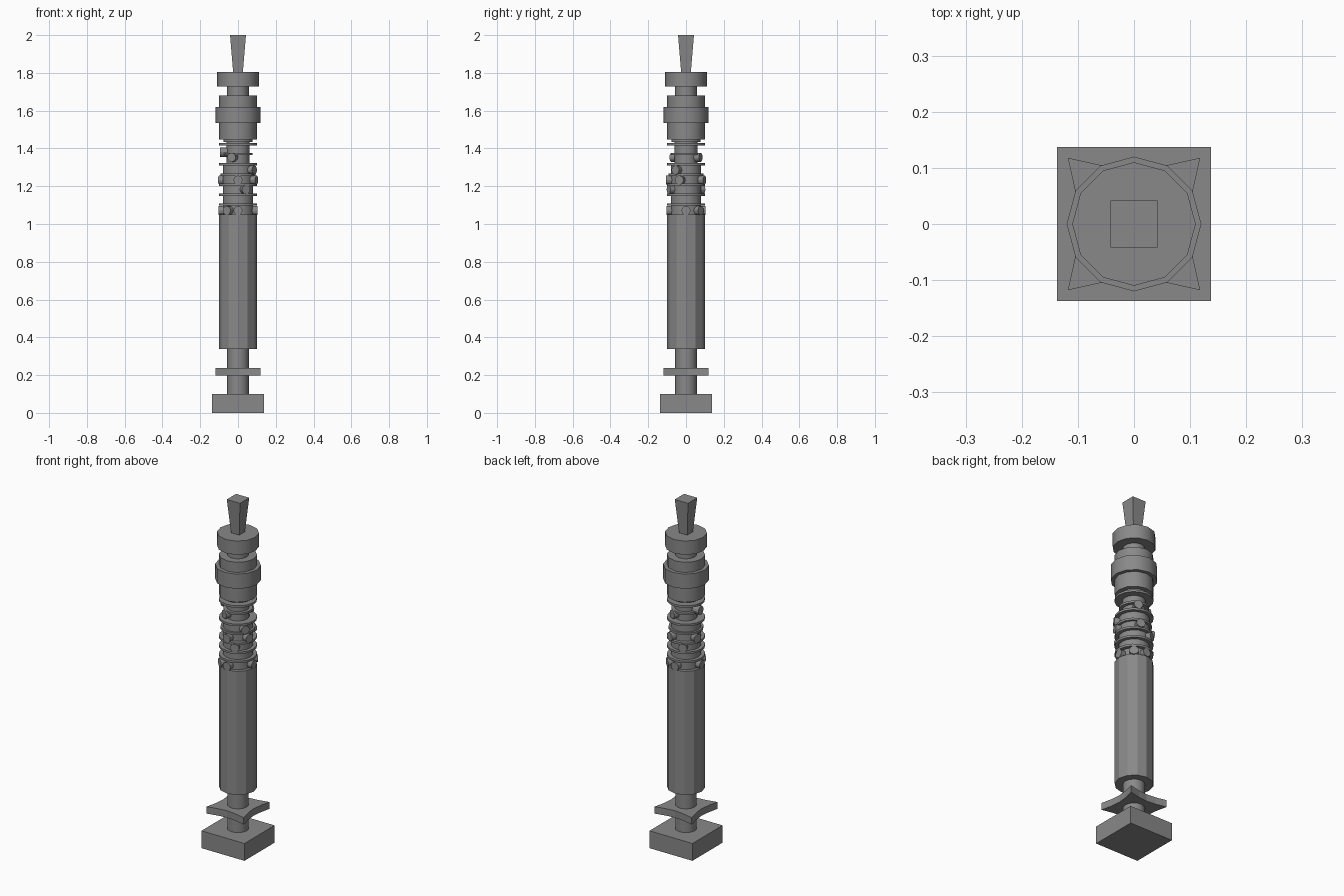
import bpy, bmesh, math
from mathutils import Matrix, Vector

if "Cube" in bpy.data.objects:
    bpy.data.objects.remove(bpy.data.objects["Cube"])

def finish(name, bm, smooth=False):
    bmesh.ops.recalc_face_normals(bm, faces=bm.faces)
    me = bpy.data.meshes.new(name)
    bm.to_mesh(me)
    bm.free()
    ob = bpy.data.objects.new(name, me)
    bpy.context.collection.objects.link(ob)
    if smooth:
        bpy.ops.object.select_all(action='DESELECT')
        ob.select_set(True)
        bpy.context.view_layer.objects.active = ob
        bpy.ops.object.shade_smooth_by_angle(angle=math.radians(31))
    return ob

def prism(name, outline, z0, z1, top_scale=1.0):
    bm = bmesh.new()
    lo = [bm.verts.new((x, y, z0)) for x, y in outline]
    hi = [bm.verts.new((x * top_scale, y * top_scale, z1)) for x, y in outline]
    bm.faces.new(lo)
    bm.faces.new(hi)
    n = len(lo)
    for i in range(n):
        j = (i + 1) % n
        bm.faces.new((lo[i], lo[j], hi[j], hi[i]))
    return finish(name, bm)

def drum(name, r, z0, z1, sides=12, smooth=True):
    bm = bmesh.new()
    bmesh.ops.create_cone(bm, cap_ends=True, segments=sides, radius1=r, radius2=r,
                          depth=z1 - z0, matrix=Matrix.Translation((0, 0, (z0 + z1) / 2)))
    return finish(name, bm, smooth)

def square(h):
    return [(-h, -h), (h, -h), (h, h), (-h, h)]

# square pommel
prism("pommel_block", square(0.137), 0, 0.1)

# plate with four curved-in sides
star = []
for k in range(4):
    a = k * math.pi / 2
    for x, y in [(0.118, -0.118), (0.104, -0.055), (0.098, 0), (0.104, 0.055)]:
        star.append((x * math.cos(a) - y * math.sin(a), x * math.sin(a) + y * math.cos(a)))
prism("pommel_plate", star, 0.197, 0.237)

# shafts, grip and collars
drum("lower_neck", 0.057, 0.1, 0.34, 16)
drum("grip", 0.1, 0.337, 1.05, smooth=False)
drum("middle_core", 0.08, 1.05, 1.315, 16)
drum("upper_core", 0.06, 1.315, 1.45, 16)
drum("shoulder", 0.1, 1.448, 1.535)
drum("wide_collar", 0.12, 1.535, 1.62)
drum("upper_collar", 0.1, 1.62, 1.679)
drum("upper_neck", 0.057, 1.679, 1.727, 16)
drum("cap", 0.11, 1.727, 1.806)

# thin rings around the core
for i, (z, r) in enumerate([(1.103, 0.1), (1.155, 0.1), (1.208, 0.1), (1.261, 0.092),
                            (1.316, 0.1), (1.37, 0.078), (1.422, 0.1), (1.441, 0.077)]):
    drum(f"ring_{i}", r, z - 0.006, z + 0.006, 16)

# round buttons: height, outer reach, angles
rows = [(1.071, 0.103, (0, 90, 180, 235, 270, 50)),
        (1.183, 0.102, (295, 115)),
        (1.233, 0.105, (-20, 70, 160, 270)),
        (1.286, 0.104, (-33,)),
        (1.353, 0.085, (246, 66)),
        (1.38, 0.095, (180,))]
for z, reach, angles in rows:
    for a in angles:
        d = Vector((math.cos(math.radians(a)), math.sin(math.radians(a)), 0))
        bm = bmesh.new()
        mat = Matrix.Translation(d * (reach - 0.02) + Vector((0, 0, z))) @ \
            d.to_track_quat('Z', 'Y').to_matrix().to_4x4()
        bmesh.ops.create_cone(bm, cap_ends=True, segments=12, radius1=0.024,
                              radius2=0.024, depth=0.04, matrix=mat)
        finish("button", bm)

# flared square tip
prism("tip", square(0.026), 1.806, 2.0, 0.042 / 0.026)

# dark grey finish on every part
grey = bpy.data.materials.new("dark_grey")
grey.diffuse_color = (0.25, 0.25, 0.25, 1)
grey.use_nodes = True
grey.node_tree.nodes["Principled BSDF"].inputs["Base Color"].default_value = grey.diffuse_color
for ob in bpy.data.objects:
    ob.data.materials.append(grey)
